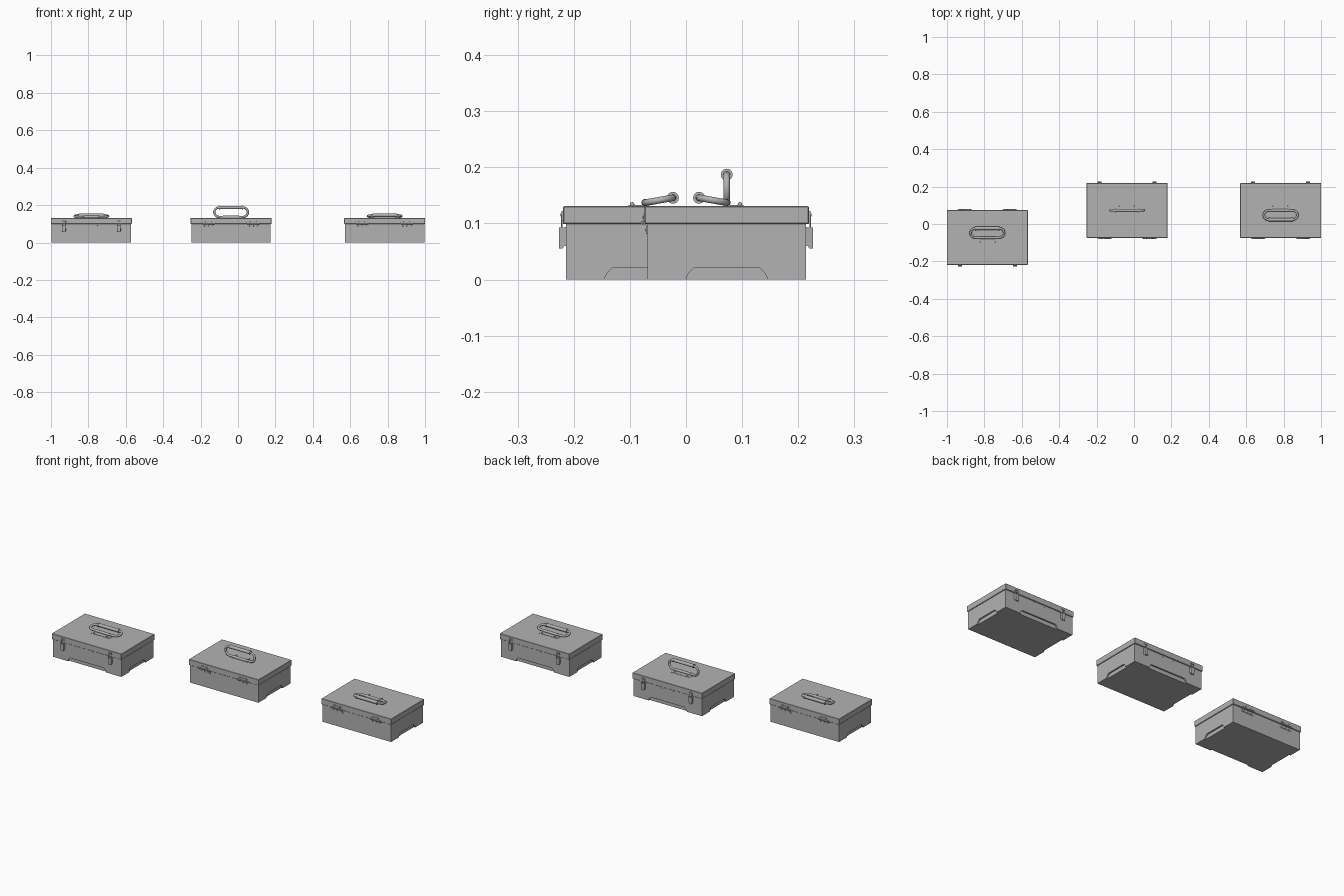
import bpy, bmesh, math
from mathutils import Matrix

if "Cube" in bpy.data.objects:
    bpy.data.objects.remove(bpy.data.objects["Cube"])

T = Matrix.Translation
# Layout of the three cases: location, turn about z, handle tilt about x
CASES = [((-0.784, -0.0725), 0, -80), ((-0.037, 0.0725), 180, 0), ((0.784, 0.0725), 180, -80)]
PIVOT_Z = 0.137

# Dark grey paint shared by all parts
paint = bpy.data.materials.new('dark_grey')
paint.diffuse_color = (0.45, 0.45, 0.45, 1)
paint.use_nodes = True
paint.node_tree.nodes["Principled BSDF"].inputs["Base Color"].default_value = paint.diffuse_color


def box(bm, x, y, z):
    """Box from (min, max) ranges."""
    size = [r[1] - r[0] for r in (x, y, z)]
    mid = [(r[1] + r[0]) / 2 for r in (x, y, z)]
    bmesh.ops.create_cube(bm, size=1, matrix=T(mid) @ Matrix.Diagonal((*size, 1)))


def cyl(bm, loc, r, length, axis='Z', seg=16):
    rot = Matrix.Rotation(math.pi / 2, 4, 'Y') if axis == 'X' else Matrix.Identity(4)
    bmesh.ops.create_cone(bm, cap_ends=True, segments=seg, radius1=r, radius2=r,
                          depth=length, matrix=T(loc) @ rot)


def dome(bm, loc, r):
    bmesh.ops.create_uvsphere(bm, u_segments=12, v_segments=8, radius=r, matrix=T(loc))


def prism(bm, pts, d):
    """Extrude a 3D outline along vector d."""
    f = bm.faces.new([bm.verts.new(p) for p in pts])
    g = bmesh.ops.extrude_face_region(bm, geom=[f])
    bmesh.ops.translate(bm, vec=d, verts=[v for v in g['geom'] if isinstance(v, bmesh.types.BMVert)])


def mesh(name, bm):
    bmesh.ops.recalc_face_normals(bm, faces=bm.faces)
    me = bpy.data.meshes.new(name)
    bm.to_mesh(me)
    bm.free()
    me.materials.append(paint)
    me.shade_smooth()
    me.set_sharp_from_angle(angle=math.radians(35))
    return me


def link(name, me):
    ob = bpy.data.objects.new(name, me)
    bpy.context.collection.objects.link(ob)
    return ob


# Body with shallow foot recesses on the latch side and both ends
bm = bmesh.new()
box(bm, (-0.212, 0.212), (-0.1415, 0.1415), (0, 0.102))
solid = link('solid', mesh('body', bm))


def recess(half):
    side = [(half, -0.01), (half, 0.004), (half - 0.004, 0.012), (half - 0.013, 0.021)]
    return side + [(-a, z) for a, z in reversed(side)]


bm = bmesh.new()
prism(bm, [(a, -0.1335, z) for a, z in recess(0.118)], (0, -0.02, 0))
for s in (-1, 1):
    prism(bm, [(s * 0.204, a, z) for a, z in recess(0.0715)], (s * 0.02, 0, 0))
cutter = link('cutter', mesh('cutter', bm))
cutter.hide_render = True
mod = solid.modifiers.new('recesses', 'BOOLEAN')
mod.operation, mod.solver, mod.object = 'DIFFERENCE', 'EXACT', cutter
dg = bpy.context.evaluated_depsgraph_get()
body = bpy.data.meshes.new_from_object(solid.evaluated_get(dg))
body.materials.clear()
body.materials.append(paint)
body.shade_flat()
bpy.data.objects.remove(solid)
bpy.data.objects.remove(cutter)

# Lid overhanging the body
bm = bmesh.new()
box(bm, (-0.216, 0.216), (-0.1465, 0.1465), (0.099, 0.131))
bmesh.ops.bevel(bm, geom=bm.edges[:], offset=0.0015, segments=1, affect='EDGES')
lid = mesh('lid', bm)
lid.shade_flat()

# Two latches: catch on the lid, draw bar and tapered lever below
bm = bmesh.new()
for x in (-0.147, 0.147):
    box(bm, (x - 0.007, x + 0.007), (-0.149, -0.146), (0.104, 0.122))
    cyl(bm, (x, -0.149, 0.115), 0.003, 0.018, 'X', 10)
    for s in (-1, 1):
        cyl(bm, (x + s * 0.0085, -0.149, 0.101), 0.0016, 0.030, 'Z', 8)
        # cheek running the length of the lever
        prism(bm, [(x + s * 0.009, -0.153, 0.093), (x + s * 0.009, -0.1415, 0.093),
                   (x + s * 0.009, -0.1415, 0.064), (x + s * 0.006, -0.148, 0.055),
                   (x + s * 0.006, -0.153, 0.055)], (s * 0.0015, 0, 0))
    box(bm, (x - 0.008, x + 0.008), (-0.1435, -0.141), (0.060, 0.094))
    prism(bm, [(x - 0.0105, -0.154, 0.093), (x + 0.0105, -0.154, 0.093), (x + 0.0105, -0.154, 0.078),
               (x + 0.0075, -0.154, 0.055), (x - 0.0075, -0.154, 0.055), (x - 0.0105, -0.154, 0.078)],
          (0, 0.003, 0))
    cyl(bm, (x, -0.148, 0.064), 0.002, 0.018, 'X', 10)
latches = mesh('latches', bm)

# Two small rivets under the lid on the latch side
bm = bmesh.new()
for x in (-0.033, 0.033):
    dome(bm, (x, -0.1415, 0.090), 0.002)
rivets = mesh('rivets', bm)

# Two hinges: leaves, segmented knuckle, pin and rivets
bm = bmesh.new()
for x in (-0.12, 0.12):
    box(bm, (x - 0.024, x + 0.024), (0.146, 0.1485), (0.102, 0.117))
    box(bm, (x - 0.034, x + 0.034), (0.141, 0.1435), (0.081, 0.099))
    box(bm, (x - 0.034, x + 0.034), (0.141, 0.149), (0.097, 0.099))
    cyl(bm, (x, 0.149, 0.101), 0.0022, 0.078, 'X', 10)
    for k in range(-2, 3):
        cyl(bm, (x + k * 0.0138, 0.149, 0.101), 0.004, 0.0125, 'X', 12)
    for k in (-1, 1):
        dome(bm, (x + k * 0.016, 0.1485, 0.111), 0.0025)
    for k in (-1, 0, 1):
        dome(bm, (x + k * 0.022, 0.1435, 0.088), 0.0025)
hinges = mesh('hinges', bm)

# Handle bracket: sleeve round the pivot wire, riveted flange
bm = bmesh.new()
cyl(bm, (0, 0, PIVOT_Z), 0.007, 0.085, 'X', 20)
box(bm, (-0.0425, 0.0425), (-0.006, 0.006), (0.130, PIVOT_Z))
box(bm, (-0.058, 0.058), (-0.030, 0.006), (0.130, 0.1325))
for x in (-0.04, 0.04):
    cyl(bm, (x, -0.0235, 0.1335), 0.004, 0.003, 'Z', 12)
    dome(bm, (x, -0.0235, 0.1345), 0.0035)
bracket = mesh('handle_bracket', bm)

# Handle loop: stadium-shaped wire with its pivot on the local x axis
H, L, N, R = 0.025, 0.065, 10, 0.006
path = []
for s, start in ((1, -90), (-1, 90)):
    for i in range(N + 1):
        a = math.radians(start + 180 * i / N)
        path.append((s * L + H * math.cos(a), H + H * math.sin(a), math.cos(a), math.sin(a)))
bm = bmesh.new()
rings = []
for x, z, nx, nz in path:
    rings.append([bm.verts.new((x + R * math.cos(t) * nx, R * math.sin(t), z + R * math.cos(t) * nz))
                  for t in [2 * math.pi * j / 14 for j in range(14)]])
for i, ring in enumerate(rings):
    nxt = rings[(i + 1) % len(rings)]
    for j in range(14):
        k = (j + 1) % 14
        bm.faces.new((ring[j], nxt[j], nxt[k], ring[k]))
loop = mesh('handle_loop', bm)

# Grip with flared end collars
bm = bmesh.new()
cyl(bm, (0, 0, 2 * H), 0.009, 0.124, 'X', 24)
for s in (-1, 1):
    cyl(bm, (s * 0.062, 0, 2 * H), 0.0105, 0.006, 'X', 24)
grip = mesh('handle_grip', bm)

# Place all three cases
for i, ((cx, cy), turn, tilt) in enumerate(CASES, 1):
    base = T((cx, cy, 0)) @ Matrix.Rotation(math.radians(turn), 4, 'Z')
    swing = base @ T((0, 0, PIVOT_Z)) @ Matrix.Rotation(math.radians(tilt), 4, 'X')
    for name, me, m in (('body', body, base), ('lid', lid, base), ('latches', latches, base),
                        ('rivets', rivets, base), ('hinges', hinges, base),
                        ('handle_bracket', bracket, base), ('handle_loop', loop, swing),
                        ('handle_grip', grip, swing)):
        link(f'case_{i}_{name}', me).matrix_world = m
